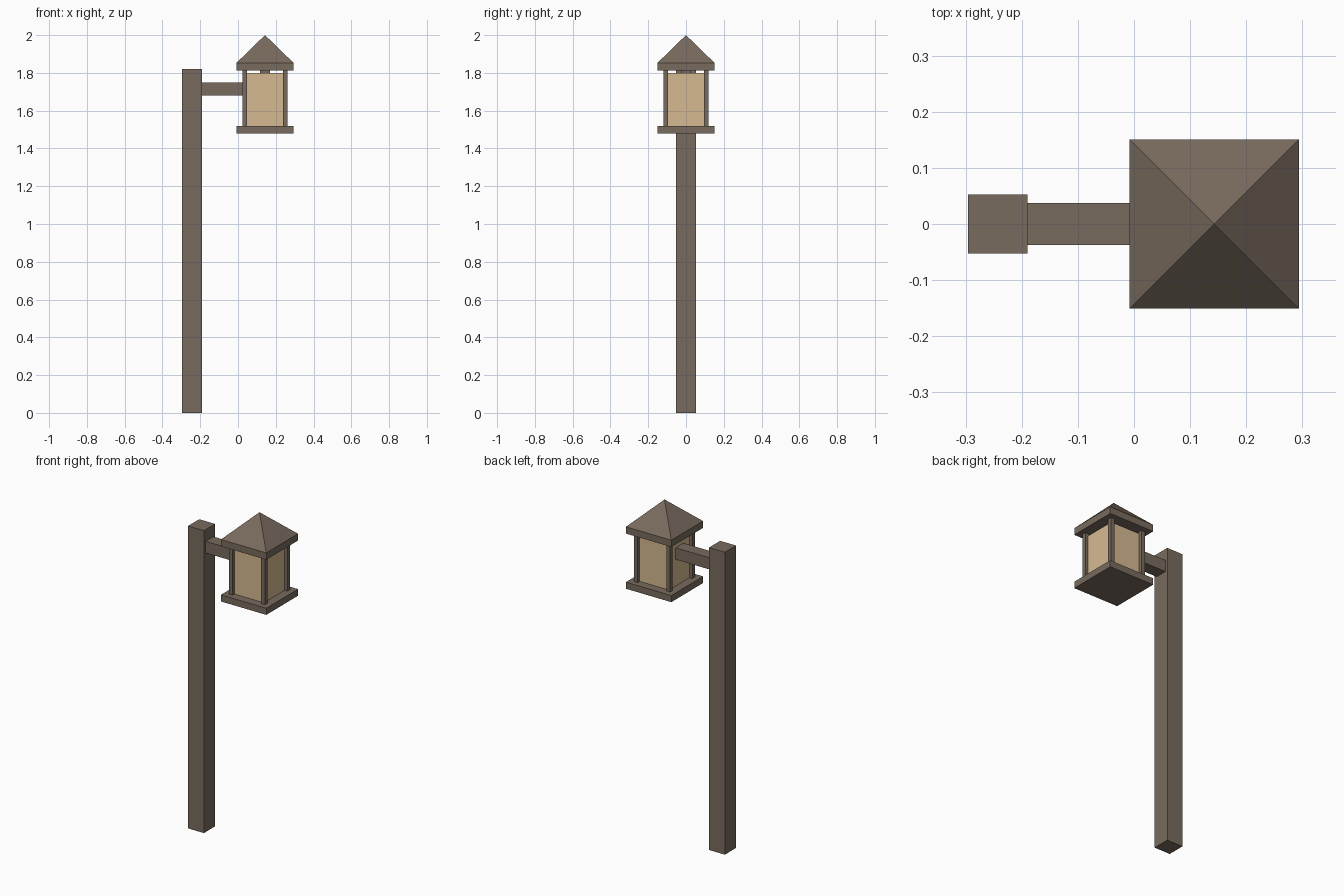
import bpy
from math import pi, sqrt

cube = bpy.data.objects.get("Cube")
if cube:
    bpy.data.objects.remove(cube, do_unlink=True)


def material(name, color):
    m = bpy.data.materials.new(name)
    m.use_nodes = True
    m.diffuse_color = color
    m.node_tree.nodes["Principled BSDF"].inputs["Base Color"].default_value = color
    return m


WOOD = material("brown wood", (0.19, 0.146, 0.112, 1))
GLASS = material("amber glass", (0.67, 0.49, 0.285, 1))


def box(name, x, y, z, mat):
    """Box from (min, max) ranges along each axis."""
    bpy.ops.mesh.primitive_cube_add(size=1, location=[(r[0] + r[1]) / 2 for r in (x, y, z)])
    ob = bpy.context.object
    ob.name = name
    ob.scale = [r[1] - r[0] for r in (x, y, z)]
    bpy.ops.object.transform_apply(location=False, rotation=False, scale=True)
    ob.data.materials.append(mat)
    return ob


CX = 0.143      # lantern centre
EAVE = 0.151    # half width of base and eave
PANE = 0.1      # half width of the glass


def lantern_box(name, half, z, mat):
    return box(name, (CX - half, CX + half), (-half, half), z, mat)


# Post and arm
box("post", (-0.296, -0.19), (-0.053, 0.053), (0, 1.82), WOOD)
box("arm", (-0.19, CX - PANE), (-0.037, 0.037), (1.68, 1.75), WOOD)

# Lantern body
lantern_box("lantern_base", EAVE, (1.48, 1.52), WOOD)
lantern_box("lantern_glass", PANE, (1.52, 1.80), GLASS)
lantern_box("lantern_stem", 0.026, (1.80, 1.812), WOOD)
lantern_box("lantern_eave", EAVE, (1.812, 1.853), WOOD)

# Corner bars
for sx, side in ((-1, "right"), (1, "left")):
    for sy, end in ((-1, "front"), (1, "back")):
        x = sorted((CX + sx * 0.095, CX + sx * 0.119))
        y = sorted((sy * 0.095, sy * 0.119))
        box(f"corner_bar_{end}_{side}", x, y, (1.52, 1.812), WOOD)

# Pyramid roof
bpy.ops.mesh.primitive_cone_add(vertices=4, radius1=EAVE * sqrt(2), radius2=0, depth=0.147,
                                location=(CX, 0, 1.9265), rotation=(0, 0, pi / 4))
roof = bpy.context.object
roof.name = "lantern_roof"
roof.data.materials.append(WOOD)
